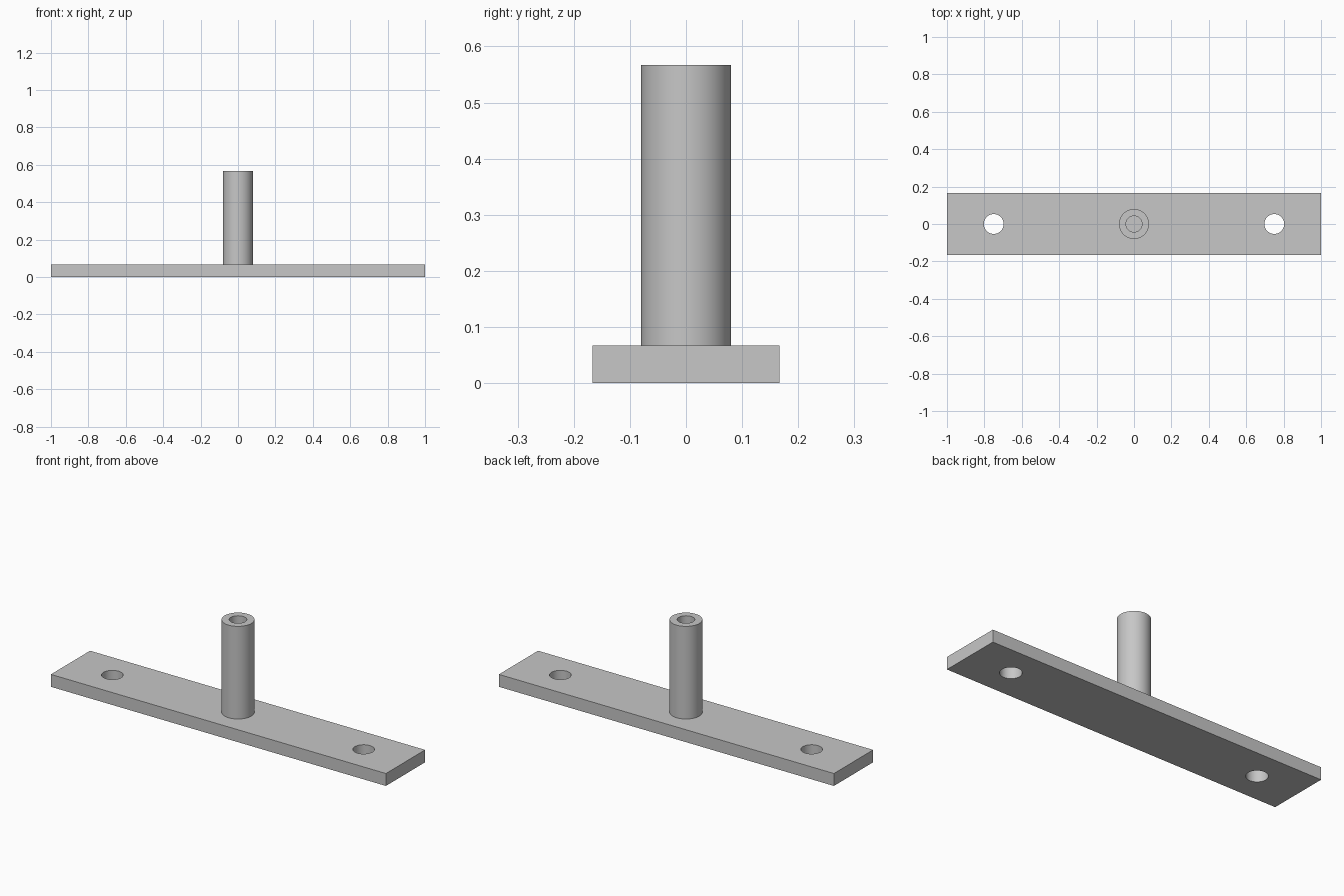
import bpy
import bmesh
import math
from mathutils import Matrix, Vector

LENGTH, WIDTH, THICK = 2.0, 0.334, 0.067
HOLE_X, HOLE_R = 0.75, 0.053
POST_R, BORE_R, POST_TOP = 0.08, 0.043, 0.567
SIDES = 64

cube = bpy.data.objects.get("Cube")
if cube:
    bpy.data.objects.remove(cube, do_unlink=True)

# Single grey metal
metal = bpy.data.materials.new("grey metal")
metal.use_nodes = True
grey = (0.57, 0.57, 0.57, 1)
metal.diffuse_color = grey
metal.node_tree.nodes["Principled BSDF"].inputs["Base Color"].default_value = grey


def add_object(name, bm):
    bmesh.ops.recalc_face_normals(bm, faces=bm.faces)
    mesh = bpy.data.meshes.new(name)
    bm.to_mesh(mesh)
    bm.free()
    mesh.materials.append(metal)
    obj = bpy.data.objects.new(name, mesh)
    bpy.context.collection.objects.link(obj)
    return obj


def activate(obj):
    bpy.ops.object.select_all(action='DESELECT')
    obj.select_set(True)
    bpy.context.view_layer.objects.active = obj


# Flat mounting plate
bm = bmesh.new()
bmesh.ops.create_cube(bm, size=1)
bmesh.ops.scale(bm, vec=(LENGTH, WIDTH, THICK), verts=bm.verts)
bmesh.ops.translate(bm, vec=(0, 0, THICK / 2), verts=bm.verts)
plate = add_object("mounting_plate", bm)

# Screw holes through both ends of the plate
bm = bmesh.new()
for side in (-1, 1):
    bmesh.ops.create_cone(bm, cap_ends=True, segments=SIDES, radius1=HOLE_R,
                          radius2=HOLE_R, depth=THICK * 3,
                          matrix=Matrix.Translation((side * HOLE_X, 0, THICK / 2)))
cutter = add_object("hole_cutter", bm)
cutter.hide_render = True
cut = plate.modifiers.new("screw holes", 'BOOLEAN')
cut.operation = 'DIFFERENCE'
cut.solver = 'EXACT'
cut.object = cutter
activate(plate)
bpy.ops.object.modifier_apply(modifier=cut.name)
bpy.data.objects.remove(cutter, do_unlink=True)

# Hollow post, lathed from its wall profile; the plate closes the bore
profile = [(POST_R, THICK), (POST_R, POST_TOP), (BORE_R, POST_TOP), (BORE_R, THICK)]
bm = bmesh.new()
points = [bm.verts.new((r, 0, z)) for r, z in profile]
edges = [bm.edges.new(pair) for pair in zip(points, points[1:])]
bmesh.ops.spin(bm, geom=points + edges, cent=(0, 0, 0), axis=(0, 0, 1),
               angle=math.tau, steps=SIDES, use_merge=True)
bmesh.ops.remove_doubles(bm, verts=bm.verts, dist=0.0001)
post = add_object("hollow_post", bm)
# Keep the wall normals pointing away from the solid
outer = max(post.data.polygons, key=lambda f: Vector(f.center[:2]).length)
if outer.normal.dot(outer.center * Vector((1, 1, 0))) < 0:
    post.data.flip_normals()

# Smooth round walls with sharp rims
for obj in (plate, post):
    activate(obj)
    bpy.ops.object.shade_smooth_by_angle(angle=math.radians(30))
